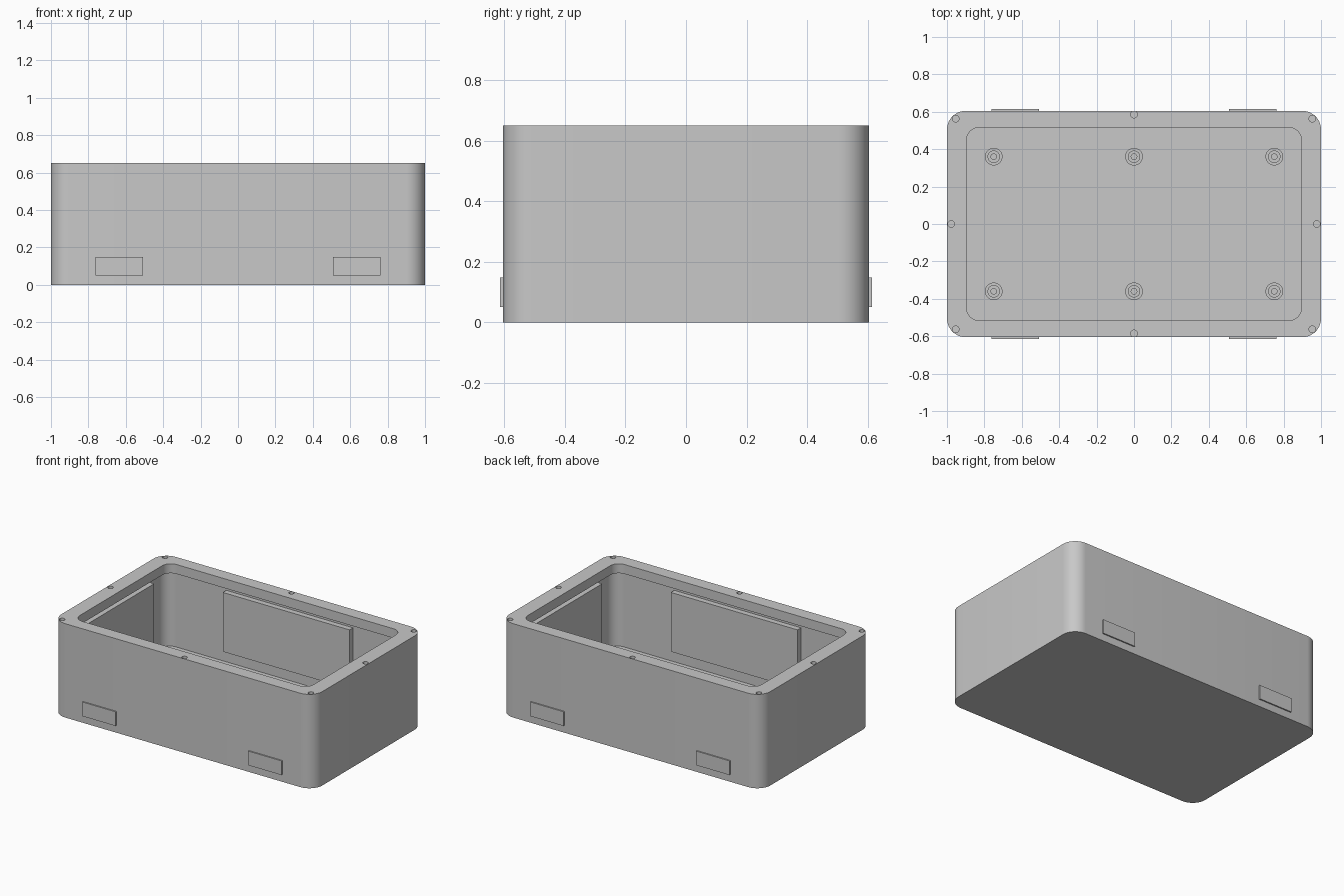
import bpy, bmesh, math

cube = bpy.data.objects.get("Cube")
if cube:
    bpy.data.objects.remove(cube, do_unlink=True)

# Single flat colour
grey = bpy.data.materials.new("light grey")
grey.use_nodes = True
colour = (0.58, 0.58, 0.58, 1)
grey.diffuse_color = colour
grey.node_tree.nodes["Principled BSDF"].inputs["Base Color"].default_value = colour

HX, HY, HEIGHT, FLOOR = 1.0, 0.605, 0.65, 0.05   # outer half sizes
CX, CY = 0.95, 0.565                             # cavity half sizes


def make_object(name, bm):
    bmesh.ops.recalc_face_normals(bm, faces=bm.faces)
    mesh = bpy.data.meshes.new(name)
    bm.to_mesh(mesh)
    bm.free()
    mesh.materials.append(grey)
    obj = bpy.data.objects.new(name, mesh)
    bpy.context.collection.objects.link(obj)
    return obj


def smooth(obj):
    bpy.ops.object.select_all(action='DESELECT')
    obj.select_set(True)
    bpy.context.view_layer.objects.active = obj
    bpy.ops.object.shade_smooth_by_angle(angle=math.radians(30))


def rounded_ring(hx, hy, r, z, steps=10):
    points = []
    for quarter, (sx, sy) in enumerate([(1, 1), (-1, 1), (-1, -1), (1, -1)]):
        for i in range(steps + 1):
            a = (quarter + i / steps) * math.pi / 2
            points.append((sx * (hx - r) + r * math.cos(a),
                           sy * (hy - r) + r * math.sin(a), z))
    return points


def circle_ring(r, z, x=0, y=0, n=32):
    return [(x + r * math.cos(2 * math.pi * i / n),
             y + r * math.sin(2 * math.pi * i / n), z) for i in range(n)]


def loft(name, rings):
    """Skin a stack of matching rings and cap both ends."""
    bm = bmesh.new()
    loops = [[bm.verts.new(p) for p in ring] for ring in rings]
    for a, b in zip(loops, loops[1:]):
        for i in range(len(a)):
            j = (i + 1) % len(a)
            bm.faces.new((a[i], a[j], b[j], b[i]))
    bm.faces.new(loops[0])
    bm.faces.new(loops[-1])
    return make_object(name, bm)


def box(name, x0, x1, y0, y1, z0, z1):
    bm = bmesh.new()
    bmesh.ops.create_cube(bm, size=1)
    for v in bm.verts:
        v.co = ((x0 + x1) / 2 + v.co.x * (x1 - x0),
                (y0 + y1) / 2 + v.co.y * (y1 - y0),
                (z0 + z1) / 2 + v.co.z * (z1 - z0))
    return make_object(name, bm)


# Hollow body with an overhanging rim lip
LIP = 0.585
body = loft("enclosure_body", [
    rounded_ring(HX, HY, 0.1, 0),
    rounded_ring(HX, HY, 0.1, HEIGHT),
    rounded_ring(0.895, 0.515, 0.065, HEIGHT),
    rounded_ring(0.895, 0.515, 0.065, LIP),
    rounded_ring(CX, CY, 0.08, LIP),
    rounded_ring(CX, CY, 0.08, FLOOR),
])

# Blind screw holes in the rim
spots = [(sx * 0.953, sy * 0.563) for sx in (-1, 1) for sy in (-1, 1)]
spots += [(0, 0.585), (0, -0.585), (0.977, 0), (-0.977, 0)]
for x, y in spots:
    cutter = loft("rim_hole_cutter", [circle_ring(0.018, HEIGHT - 0.05, x, y, 20),
                                      circle_ring(0.018, HEIGHT + 0.05, x, y, 20)])
    cutter.hide_render = True
    cut = body.modifiers.new("rim_hole", 'BOOLEAN')
    cut.operation, cut.solver, cut.object = 'DIFFERENCE', 'EXACT', cutter
    bpy.ops.object.select_all(action='DESELECT')
    bpy.context.view_layer.objects.active = body
    body.select_set(True)
    bpy.ops.object.modifier_apply(modifier=cut.name)
    bpy.data.objects.remove(cutter, do_unlink=True)
smooth(body)

# Stepped mounting posts on the floor, each with a blind hole
post_profile = [(0.047, FLOOR - 0.01), (0.047, 0.08), (0.033, 0.08),
                (0.033, 0.1), (0.015, 0.1), (0.015, FLOOR + 0.005)]
for x in (-0.75, 0, 0.75):
    for y in (-0.36, 0.36):
        post = loft("mounting_post", [circle_ring(r, z) for r, z in post_profile])
        post.location = (x, y, 0)
        smooth(post)

# Raised panels on the inner walls and shallow pads outside, mirrored on both sides
for side, front in ((-1, "front"), (1, "back")):
    box(front + "_inner_panel", -0.485, 0.485,
        *sorted((side * 0.527, side * (CY + 0.005))), 0.135, 0.545)
    end = "left" if side > 0 else "right"
    box(end + "_inner_panel", *sorted((side * 0.912, side * (CX + 0.005))),
        -0.385, 0.385, 0.135, 0.545)
    for x in (-0.635, 0.635):
        box(front + "_outer_pad", x - 0.128, x + 0.128,
            *sorted((side * (HY - 0.01), side * 0.614)), 0.05, 0.148)
